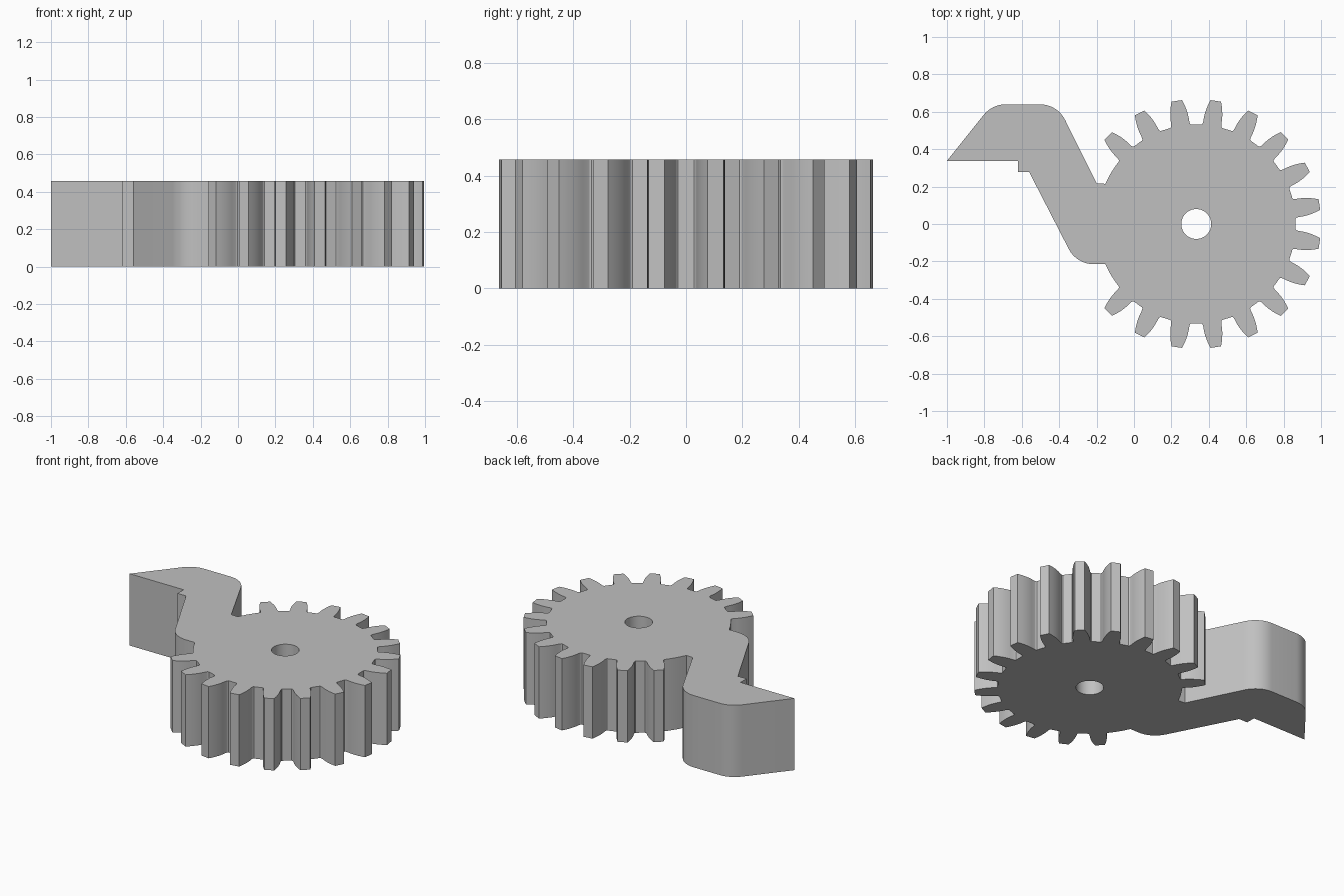
import bpy
import bmesh
import math
from mathutils import Vector

HEIGHT = 0.457
CENTRE = Vector((0.333, 0.0))
ROOT, HOLE = 0.532, 0.08
PITCH = math.radians(18)

cube = bpy.data.objects.get("Cube")
if cube:
    bpy.data.objects.remove(cube, do_unlink=True)

grey = bpy.data.materials.new("grey")
grey.use_nodes = True
colour = (0.53, 0.53, 0.53, 1)
grey.diffuse_color = colour
grey.node_tree.nodes["Principled BSDF"].inputs["Base Color"].default_value = colour


def polar(radius, angle):
    return CENTRE + radius * Vector((math.cos(angle), math.sin(angle)))


def tooth(angle):
    """One curved tooth, root to tip to root, as (radius, half width) pairs."""
    flank = [(ROOT, 0.056), (0.537, 0.051), (0.55, 0.049), (0.57, 0.049),
             (0.595, 0.047), (0.62, 0.0425), (0.645, 0.036), (0.667, 0.0285)]
    rising = [polar(r, angle - w / r) for r, w in flank]
    falling = [polar(r, angle + w / r) for r, w in reversed(flank)]
    return rising + falling


def rounded(before, corner, after, radius=0.15, steps=8):
    """Points of an arc that rounds one corner of an outline."""
    a, c, b = Vector(before), Vector(corner), Vector(after)
    u, v = (a - c).normalized(), (b - c).normalized()
    half = u.angle(v) / 2
    middle = c + (u + v).normalized() * (radius / math.sin(half))
    p = c + u * (radius / math.tan(half)) - middle
    q = c + v * (radius / math.tan(half)) - middle
    total = p.angle(q)
    return [middle + (p * math.sin(total * (1 - i / steps)) +
                      q * math.sin(total * i / steps)) / math.sin(total)
            for i in range(steps + 1)]


# Toothed rim, leaving a gap on the right side for the arm
outline = [polar(ROOT, math.radians(d)) for d in (203.8, 210, 216)]
for k in range(16):
    outline += tooth(math.radians(225) + k * PITCH)
outline += [polar(ROOT, math.radians(d)) for d in (144, 150, 156.2)]

# Hooked arm with three rounded corners and a small step under the hook
inner, tip = (-0.2, 0.218), (-1.0, 0.338)
shoulder, crown = (-0.41, 0.64), (-0.758, 0.64)
step, heel, foot = (-0.56, 0.277), (-0.307, -0.215), (-0.154, -0.215)
outline.append(Vector(inner))
outline += rounded(inner, shoulder, crown)
outline += rounded(shoulder, crown, tip)
outline += [Vector(p) for p in (tip, (-0.62, 0.338), (-0.62, 0.277), step)]
outline += rounded(step, heel, foot)

# Axle hole
hole = [polar(HOLE, math.tau * i / 40) for i in range(40)]

# Fill the profile between outline and hole, then raise it to full height
bm = bmesh.new()
edges = []
for loop in (outline, hole):
    verts = [bm.verts.new((p.x, p.y, 0)) for p in loop]
    edges += [bm.edges.new((v, verts[i - 1])) for i, v in enumerate(verts)]
bmesh.ops.triangle_fill(bm, use_beauty=True, use_dissolve=False,
                        edges=edges, normal=(0, 0, 1))
raised = bmesh.ops.extrude_face_region(bm, geom=bm.faces[:], use_keep_orig=True)
top = [g for g in raised["geom"] if isinstance(g, bmesh.types.BMVert)]
bmesh.ops.translate(bm, verts=top, vec=(0, 0, HEIGHT))
bmesh.ops.recalc_face_normals(bm, faces=bm.faces[:])

mesh = bpy.data.meshes.new("gear_with_arm")
bm.to_mesh(mesh)
bm.free()
mesh.materials.append(grey)
gear = bpy.data.objects.new("gear_with_arm", mesh)
bpy.context.collection.objects.link(gear)

# Smooth the flanks and rounded corners, keep the rims sharp
bpy.ops.object.select_all(action="DESELECT")
gear.select_set(True)
bpy.context.view_layer.objects.active = gear
bpy.ops.object.shade_smooth_by_angle(angle=math.radians(30))
